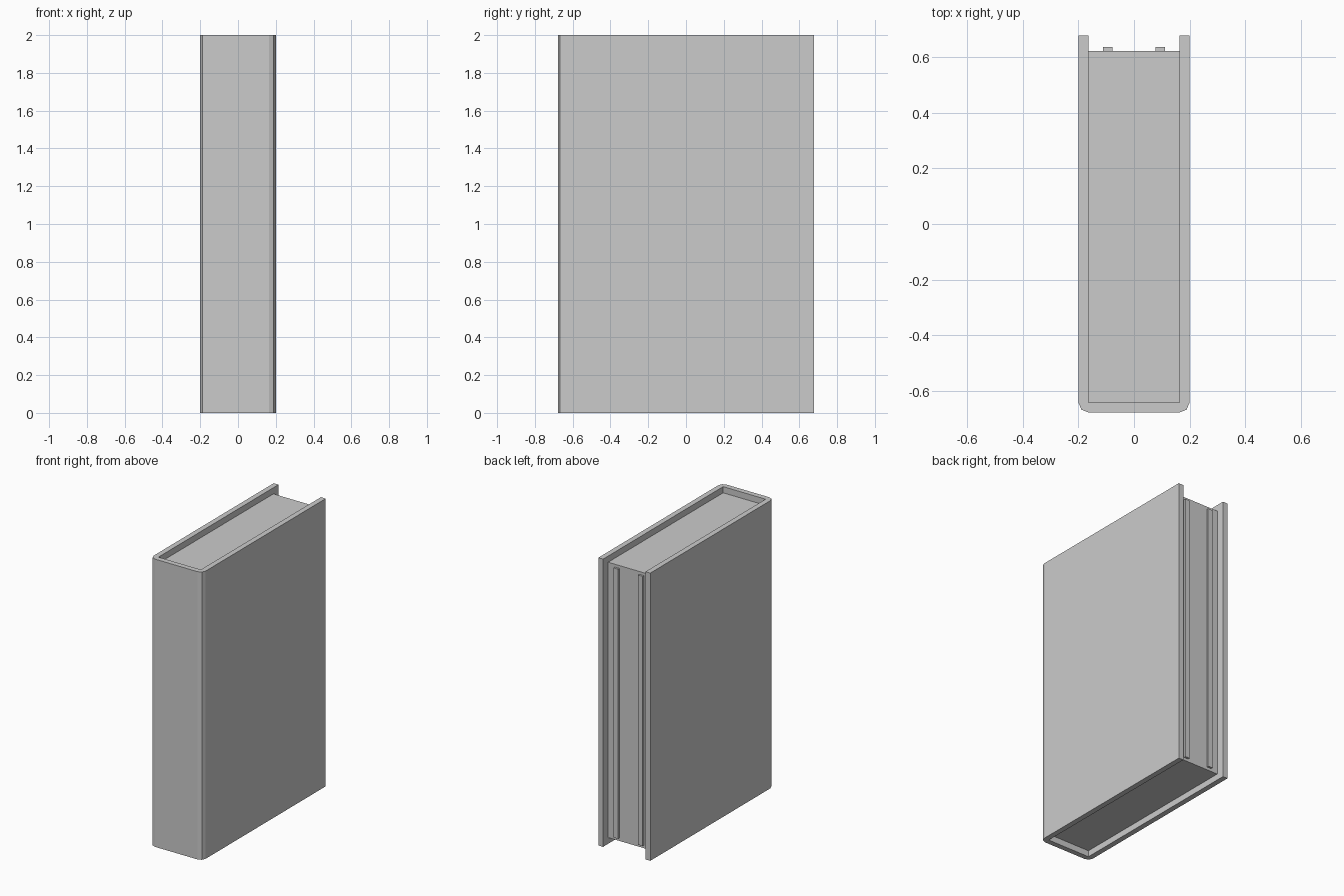
import bpy, bmesh, math

cube = bpy.data.objects.get("Cube")
if cube:
    bpy.data.objects.remove(cube)

HEIGHT, HALF_W, HALF_D = 2.0, 0.2, 0.678
BOARD = 0.037        # cover thickness
RECESS = 0.043       # page block set in at top and bottom
FORE_EDGE = 0.622    # open side of the page block
SEGMENTS = 2         # facets on each spine corner

grey = bpy.data.materials.new("light_grey")
grey.use_nodes = True
colour = (0.6, 0.6, 0.6, 1)
grey.diffuse_color = colour
grey.node_tree.nodes["Principled BSDF"].inputs["Base Color"].default_value = colour


def prism(name, outline, z0, z1):
    """Extrude a counter-clockwise outline from z0 to z1."""
    bm = bmesh.new()
    base = bm.faces.new([bm.verts.new((x, y, z0)) for x, y in outline])
    top = bmesh.ops.extrude_face_region(bm, geom=[base], use_keep_orig=True)
    moved = [v for v in top["geom"] if isinstance(v, bmesh.types.BMVert)]
    bmesh.ops.translate(bm, verts=moved, vec=(0, 0, z1 - z0))
    bmesh.ops.recalc_face_normals(bm, faces=bm.faces)
    mesh = bpy.data.meshes.new(name)
    bm.to_mesh(mesh)
    bm.free()
    mesh.materials.append(grey)
    obj = bpy.data.objects.new(name, mesh)
    bpy.context.collection.objects.link(obj)
    return obj


def box(name, x0, x1, y0, y1, z0, z1):
    return prism(name, [(x0, y0), (x1, y0), (x1, y1), (x0, y1)], z0, z1)


# Cover: U-shaped outline with rounded outer spine corners
inner_x, inner_y = HALF_W - BOARD, -HALF_D + BOARD
right_half = [(inner_x + BOARD * math.sin(a), inner_y - BOARD * math.cos(a))
              for a in (math.pi / 2 * i / SEGMENTS for i in range(SEGMENTS + 1))]
right_half += [(HALF_W, HALF_D), (inner_x, HALF_D), (inner_x, inner_y)]
left_half = [(-x, y) for x, y in reversed(right_half)]
prism("cover", right_half + left_half, 0, HEIGHT)

# Page block, set in from the cover edges
box("page_block", -inner_x, inner_x, inner_y, FORE_EDGE, RECESS, HEIGHT - RECESS)

# Two raised strips on the fore edge
for side, name in ((1, "left_strip"), (-1, "right_strip")):
    x = side * 0.094
    box(name, x - 0.017, x + 0.017, FORE_EDGE - 0.01, FORE_EDGE + 0.014, 0.063, HEIGHT - 0.063)
